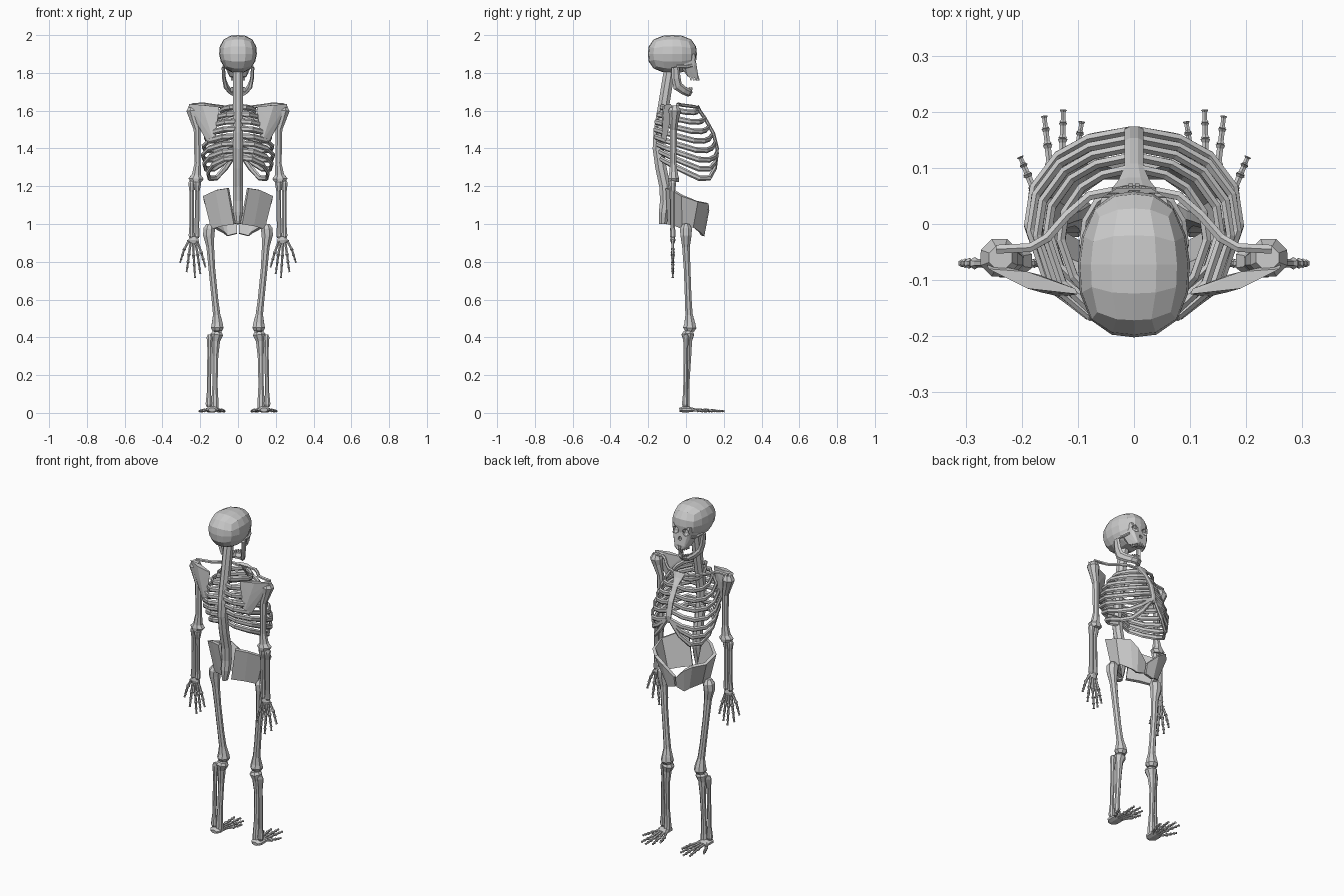
import bpy, bmesh, math
from mathutils import Vector as V


def finish(name, bm, mirror=False):
    bmesh.ops.recalc_face_normals(bm, faces=bm.faces)
    me = bpy.data.meshes.new(name)
    bm.to_mesh(me)
    bm.free()
    ob = bpy.data.objects.new(name, me)
    bpy.context.collection.objects.link(ob)
    if mirror:
        ob.modifiers.new("Mirror", 'MIRROR').use_mirror_merge = False
    return ob


def tube(name, pts, radii, n=8, ref=(0, 1, 0), mirror=True):
    """Loft along a path; each radius is a number or (side, up) pair."""
    bm = bmesh.new()
    pts = [V(p) for p in pts]
    rings = []
    for k, p in enumerate(pts):
        t = (pts[min(k + 1, len(pts) - 1)] - pts[max(k - 1, 0)]).normalized()
        side = t.cross(V(ref)).normalized()
        up = side.cross(t)
        r = radii[k] if isinstance(radii, list) else radii
        a, b = r if isinstance(r, tuple) else (r, r)
        ang = [2 * math.pi * (j + .5) / n for j in range(n)]
        rings.append([bm.verts.new(p + side * a * math.cos(w) + up * b * math.sin(w)) for w in ang])
    for r0, r1 in zip(rings, rings[1:]):
        for j in range(n):
            bm.faces.new((r0[j], r0[(j + 1) % n], r1[(j + 1) % n], r1[j]))
    bm.faces.new(rings[0])
    bm.faces.new(rings[-1])
    return finish(name, bm, mirror)


def bone(name, a, b, r, ra, rb, n=8, ref=(0, 1, 0)):
    """Straight bone with knobbed ends."""
    a, b = V(a), V(b)
    ts = [0, .04, .1, .2, .8, .9, .96, 1]
    rs = [ra * .65, ra, ra * .9, r, r, rb * .9, rb, rb * .65]
    return tube(name, [a.lerp(b, t) for t in ts], rs, n, ref)


def hull(name, pts, mirror=False):
    bm = bmesh.new()
    for p in pts:
        bm.verts.new(p)
    bmesh.ops.convex_hull(bm, input=bm.verts)
    return finish(name, bm, mirror)


def both(pts):
    return [(s * x, y, z) for x, y, z in pts for s in (1, -1)]


def mix(a, b, t):
    return a + (b - a) * t


# skull: rounded cube cranium
bm = bmesh.new()
bmesh.ops.create_cube(bm, size=2)
bmesh.ops.subdivide_edges(bm, edges=bm.edges, cuts=3, use_grid_fill=True)
for v in bm.verts:
    c = V([math.tan(q * math.pi / 4) for q in v.co])
    c /= sum(abs(q) ** 2.6 for q in c) ** (1 / 2.6)
    narrow = 1 - .14 * max(0, -c.z) - .1 * max(0, c.y)
    v.co = (c.x * .1 * narrow, -.072 + c.y * .13, 1.9 + c.z * .1)
cranium = finish("cranium", bm)
face = hull("face", both([(.075, -.02, 1.9), (.058, .047, 1.9), (.072, -.01, 1.84), (.054, .043, 1.83),
                          (.03, .064, 1.79), (.03, .064, 1.77), (.045, .01, 1.78), (.05, -.02, 1.82)]))
# eye sockets and nose opening
bm = bmesh.new()
for x, z, r in ((.034, 1.868, .024), (-.034, 1.868, .024), (0, 1.825, .015)):
    s = bmesh.ops.create_icosphere(bm, subdivisions=1, radius=r)
    bmesh.ops.translate(bm, verts=s["verts"], vec=(x, .052, z))
cutter = finish("socket_cutter", bm)
cutter.hide_render = True
cutter.hide_viewport = True
for ob in (cranium, face):
    m = ob.modifiers.new("Sockets", 'BOOLEAN')
    m.operation, m.object = 'DIFFERENCE', cutter
tube("cheekbone", [(.058, .032, 1.84), (.07, .0, 1.832), (.075, -.05, 1.835)], .008, 6, (0, 0, 1))

# jaw and teeth
tube("jaw", [(.078, -.056, 1.83), (.074, -.052, 1.77), (.064, -.044, 1.73), (.046, -.012, 1.707),
             (.026, .014, 1.694), (0, .022, 1.692)],
     [(.009, .02), (.009, .024), (.011, .026), (.01, .022), (.01, .02), (.01, .02)], 6, (0, .5, .8))
for k in range(5):
    w = math.radians(10 + 19 * k)
    x, y = .034 * math.sin(w), .045 * math.cos(w)
    bone("upper_tooth", (x, y + .018, 1.785), (x, y + .024, 1.76), .006, .006, .006, 4)
    bone("lower_tooth", (x, y - .018, 1.7), (x, y - .012, 1.724), .006, .006, .005, 4)

# spine and tailbone
spine = [(-.085, 1.83), (-.1, 1.74), (-.116, 1.64), (-.13, 1.56), (-.143, 1.48), (-.147, 1.4),
         (-.133, 1.3), (-.112, 1.2), (-.108, 1.12), (-.118, 1.06), (-.122, 1.0)]
tube("spine", [(0, y, z) for y, z in spine], [(.028, .032)] * 9 + [(.028, .028), (.014, .022)], 8, (0, 1, 0), False)

# breastbone
tube("breastbone", [(0, .06, 1.625), (0, .075, 1.595), (0, .1, 1.56), (0, .145, 1.48), (0, .165, 1.4), (0, .163, 1.36)],
     [(.042, .01), (.03, .01), (.018, .01), (.018, .01), (.018, .01), (.01, .007)], 8, (0, 1, 0), False)

# ribs
for i, w in enumerate([.09, .13, .155, .172, .184, .188, .18, .16]):
    f = i / 7
    zb = 1.62 - .27 * f
    yb = -.12 - .033 * math.sin(math.pi * min(1, f * 1.1))
    u = min(i / 5, 1)
    zf, yf = 1.6 - .22 * u, .065 + .1 * u ** .7
    zl = 1.59 - .355 * f
    path = [(.015, yb, zb), (w * .45, yb - .012, mix(zb, zl, .05)), (w * .82, yb + .04, mix(zb, zl, .3)),
            (w, mix(yb, yf, .45), mix(zb, zl, .68)), (w * .95, mix(yb, yf, .67), mix(zb, zl, .94)),
            (w * .72, mix(yb, yf, .86), mix(zl, zf, .06)), (w * .42, mix(yb, yf, .96), mix(zl, zf, .42)),
            (.012, yf, zf)]
    tube("rib", path, (.009, .015), 6, (0, 0, 1))

# shoulders
tube("collarbone", [(.03, .06, 1.615), (.08, .05, 1.62), (.12, .015, 1.625), (.155, -.025, 1.63),
                    (.185, -.042, 1.635), (.245, -.045, 1.63)], .009, 6, (0, 0, 1))
hull("shoulder_blade", [(.1, -.125, 1.62), (.105, -.115, 1.62), (.26, -.08, 1.635), (.262, -.07, 1.61), (.155, -.11, 1.42),
                        (.12, -.125, 1.44), (.13, -.13, 1.44), (.19, -.115, 1.63), (.19, -.085, 1.63),
                        (.165, -.122, 1.55), (.17, -.09, 1.55)], True)

# arms
tube("upper_arm", [(.238, -.06, 1.625), (.24, -.06, 1.6), (.233, -.062, 1.565), (.216, -.066, 1.5), (.214, -.067, 1.32),
                   (.22, -.066, 1.26), (.222, -.066, 1.24), (.222, -.066, 1.222)],
     [.022, .036, .028, .02, .018, .026, (.044, .032), .03])
bone("forearm_outer", (.245, -.07, 1.23), (.246, -.07, .925), .013, .019, .017)
bone("forearm_inner", (.215, -.076, 1.235), (.218, -.07, .925), .013, .022, .016)
tube("wrist", [(.233, -.07, .935), (.235, -.07, .915), (.237, -.07, .9)], [(.022, .012), (.03, .015), (.024, .01)])


def ray(name, a, knuckle, tip, r, ref):
    """One finger or toe: long bone plus three short ones."""
    k, t = V(knuckle), V(tip)
    stops = [V(a), k, k.lerp(t, .42), k.lerp(t, .74), t]
    for j in range(4):
        q = r * (1 - .12 * j)
        bone(name, stops[j], stops[j + 1], q * .65, q, q, 6, ref)


for x0, x1, z1, x2, z2 in ((.26, .285, .865, .307, .795), (.249, .26, .835, .272, .745), (.238, .235, .83, .227, .715),
                           (.227, .213, .835, .2, .735), (.217, .193, .845, .172, .77)):
    ray("finger", (x0, -.07, .912), (x1, -.07, z1), (x2, -.07, z2), .0112, (0, 1, 0))

# pelvis: one half as a bent band with thickness
top = [(.052, -.1, 1.19), (.115, -.07, 1.18), (.178, -.02, 1.15), (.172, .06, 1.12), (.12, .113, 1.11), (.07, .115, 1.075), (.005, .1, 1.01)]
low = [(.018, -.09, 1.0), (.08, -.05, .99), (.135, -.015, .975), (.128, .035, .985), (.075, .075, .955), (.055, .088, .937), (.005, .088, .95)]
bm = bmesh.new()
a, b = ([bm.verts.new(p) for p in row] for row in (top, low))
for j in range(6):
    bm.faces.new((a[j], a[j + 1], b[j + 1], b[j]))
pelvis = finish("pelvis", bm, True)
m = pelvis.modifiers.new("Thickness", 'SOLIDIFY')
m.thickness, m.offset = .018, 0

# legs
tube("thigh", [(.15, .0, 1.0), (.152, .0, .975), (.155, .0, .94), (.147, .0, .88), (.138, .006, .76), (.122, .012, .6),
               (.113, .016, .52), (.11, .02, .475), (.11, .02, .45), (.11, .018, .432)],
     [.018, .034, .032, .022, .019, .019, .021, .031, (.036, .038), .026])
tube("shin", [(.11, .01, .43), (.112, .01, .415), (.117, .01, .38), (.12, .012, .3), (.122, .004, .15), (.122, 0, .06), (.123, 0, .025)],
     [.026, .036, .024, .017, .015, .02, .022])
bone("calf_bone", (.15, .0, .415), (.155, -.005, .03), .012, .017, .018)

# feet
tube("heel", [(.137, -.035, .016), (.137, -.02, .018), (.137, .015, .018), (.137, .045, .016)],
     [(.02, .011), (.036, .016), (.036, .016), (.03, .01)], 8, (0, 0, 1))
for x0, x1, y1, x2, y2 in ((.112, .085, .085, .072, .14), (.124, .105, .105, .093, .183), (.136, .128, .115, .126, .204),
                           (.148, .15, .105, .16, .193), (.158, .18, .065, .203, .12)):
    ray("toe", (x0, .025, .018), (x1, y1, .013), (x2, y2, .009), .0112, (0, 0, 1))
